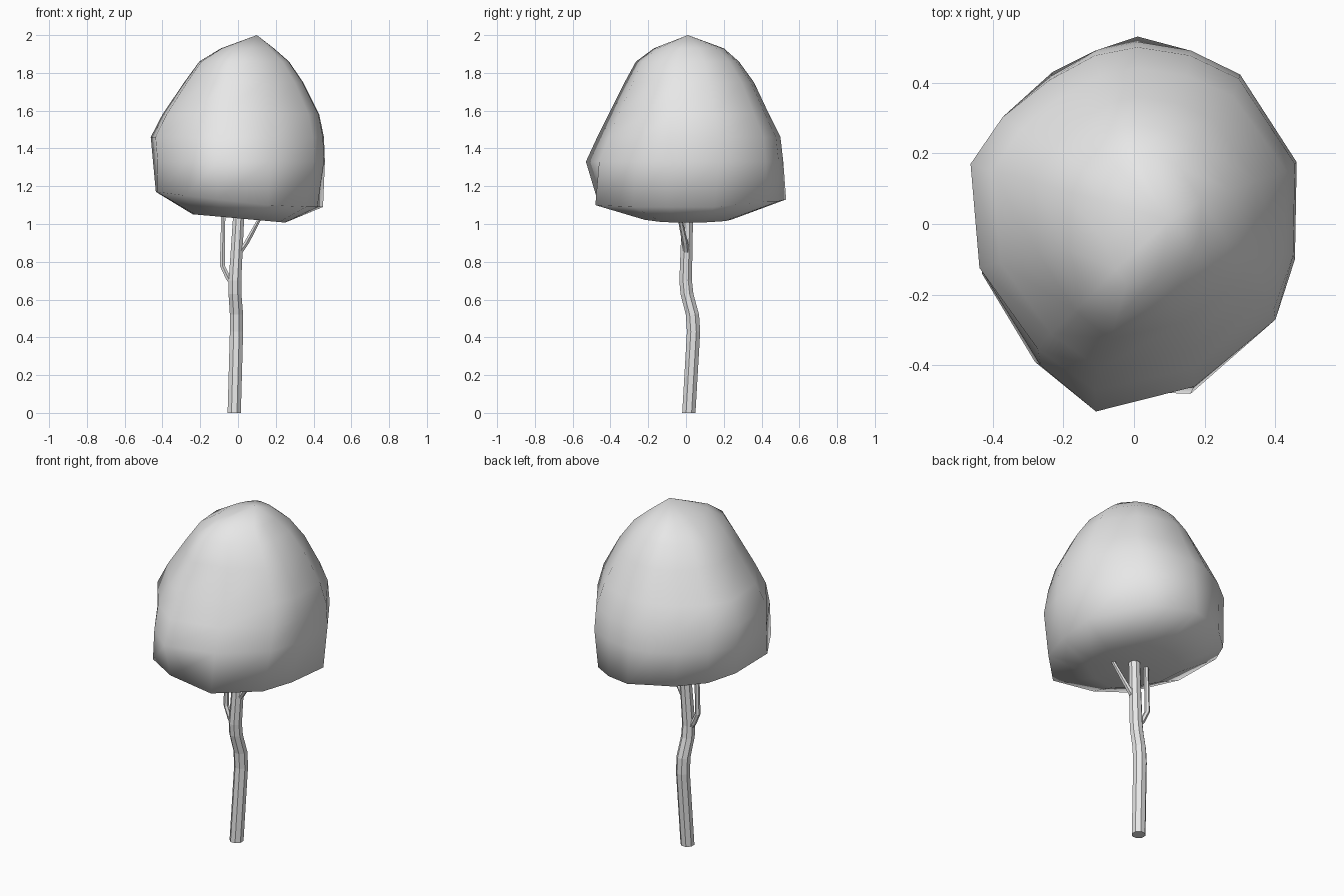
import bpy
import bmesh
from math import cos, sin, tau
from mathutils import Vector

cube = bpy.data.objects.get("Cube")
if cube:
    bpy.data.objects.remove(cube, do_unlink=True)

grey = bpy.data.materials.new("light_grey")
grey.use_nodes = True
grey.diffuse_color = (0.8, 0.8, 0.8, 1)
grey.node_tree.nodes["Principled BSDF"].inputs["Base Color"].default_value = (0.8, 0.8, 0.8, 1)


def loft(name, rings, start, end, smooth_angle=None):
    """Skin a stack of rings and close both ends with a centre point."""
    bm = bmesh.new()
    loops = [[bm.verts.new(p) for p in ring] for ring in rings]
    n = len(loops[0])
    for low, high in zip(loops, loops[1:]):
        for i in range(n):
            j = (i + 1) % n
            bm.faces.new((low[i], low[j], high[j], high[i]))
    for loop, tip in ((loops[0], start), (loops[-1], end)):
        centre = bm.verts.new(tip)
        for i in range(n):
            bm.faces.new((loop[i], loop[(i + 1) % n], centre))
    bmesh.ops.recalc_face_normals(bm, faces=bm.faces)
    mesh = bpy.data.meshes.new(name)
    bm.to_mesh(mesh)
    bm.free()
    mesh.materials.append(grey)
    obj = bpy.data.objects.new(name, mesh)
    bpy.context.collection.objects.link(obj)
    if smooth_angle:
        bpy.ops.object.select_all(action="DESELECT")
        obj.select_set(True)
        bpy.context.view_layer.objects.active = obj
        bpy.ops.object.shade_smooth_by_angle(angle=smooth_angle)
    return obj


def limb(name, path, radii, sides):
    """Faceted tube with horizontal rings along a path."""
    rings = [[Vector(p) + Vector((r * cos(tau * (i + 0.5) / sides),
                                  r * sin(tau * (i + 0.5) / sides), 0))
              for i in range(sides)] for p, r in zip(path, radii)]
    return loft(name, rings, path[0], path[-1])


# Trunk with a gentle kink
limb("trunk",
     [(-0.02, 0.015, 0), (-0.008, 0.04, 0.43), (-0.008, 0.034, 0.52),
      (-0.016, 0.005, 0.63), (-0.016, -0.002, 0.7), (0.008, 0.01, 1.12)],
     [0.038, 0.038, 0.038, 0.037, 0.036, 0.031], 8)

# Two thin branches reaching into the crown
limb("right_branch",
     [(-0.02, 0, 0.67), (-0.05, 0.005, 0.71), (-0.083, 0.01, 0.78), (-0.077, 0.01, 1.1)],
     [0.018, 0.017, 0.015, 0.012], 6)
limb("left_branch",
     [(0.01, 0, 0.85), (0.045, -0.005, 0.9), (0.11, -0.03, 1.02), (0.14, -0.04, 1.09)],
     [0.018, 0.016, 0.012, 0.01], 6)

# Crown: one lumpy plan outline fitted to different extents at each height
outline = [(0.46, 0.18), (0.30, 0.435), (0.16, 0.505), (0.01, 0.53),
           (-0.11, 0.505), (-0.24, 0.43), (-0.37, 0.32), (-0.46, 0.18),
           (-0.435, -0.14), (-0.27, -0.40), (-0.11, -0.53), (0.17, -0.46),
           (0.40, -0.27), (0.455, -0.10)]


def fitted_ring(z, left, right, front, back, slope=0):
    """Outline scaled to its reach on each side, tilted along x."""
    ring = []
    for px, py in outline:
        x = px / 0.46 * (right if px > 0 else left)
        y = py / 0.53 * (back if py > 0 else front)
        ring.append((x, y, z + slope * x))
    return ring


underside = fitted_ring(1.03, 0.24, 0.25, 0.25, 0.25, -0.09)
# Uneven lower rim with sharper corners
rim = [(0.45, 0.15, 1.09), (0.27, 0.43, 1.12), (0.16, 0.49, 1.12), (0.01, 0.53, 1.13),
       (-0.11, 0.49, 1.14), (-0.23, 0.43, 1.14), (-0.36, 0.31, 1.15), (-0.435, 0.16, 1.17),
       (-0.43, -0.14, 1.17), (-0.28, -0.39, 1.15), (-0.11, -0.47, 1.13), (0.16, -0.48, 1.1),
       (0.36, -0.28, 1.09), (0.42, -0.1, 1.09)]
dome = [fitted_ring(*level) for level in (
    (1.33, 0.45, 0.46, 0.53, 0.515),
    (1.46, 0.462, 0.455, 0.47, 0.50),
    (1.58, 0.40, 0.43, 0.41, 0.44),
    (1.75, 0.285, 0.345, 0.325, 0.36),
    (1.86, 0.205, 0.27, 0.265, 0.28),
    (1.93, 0.09, 0.19, 0.17, 0.20))]
loft("leafy_crown", [underside, rim] + dome, (0.02, 0.01, 1.05), (0.1, 0.01, 2.0), 1.7)
